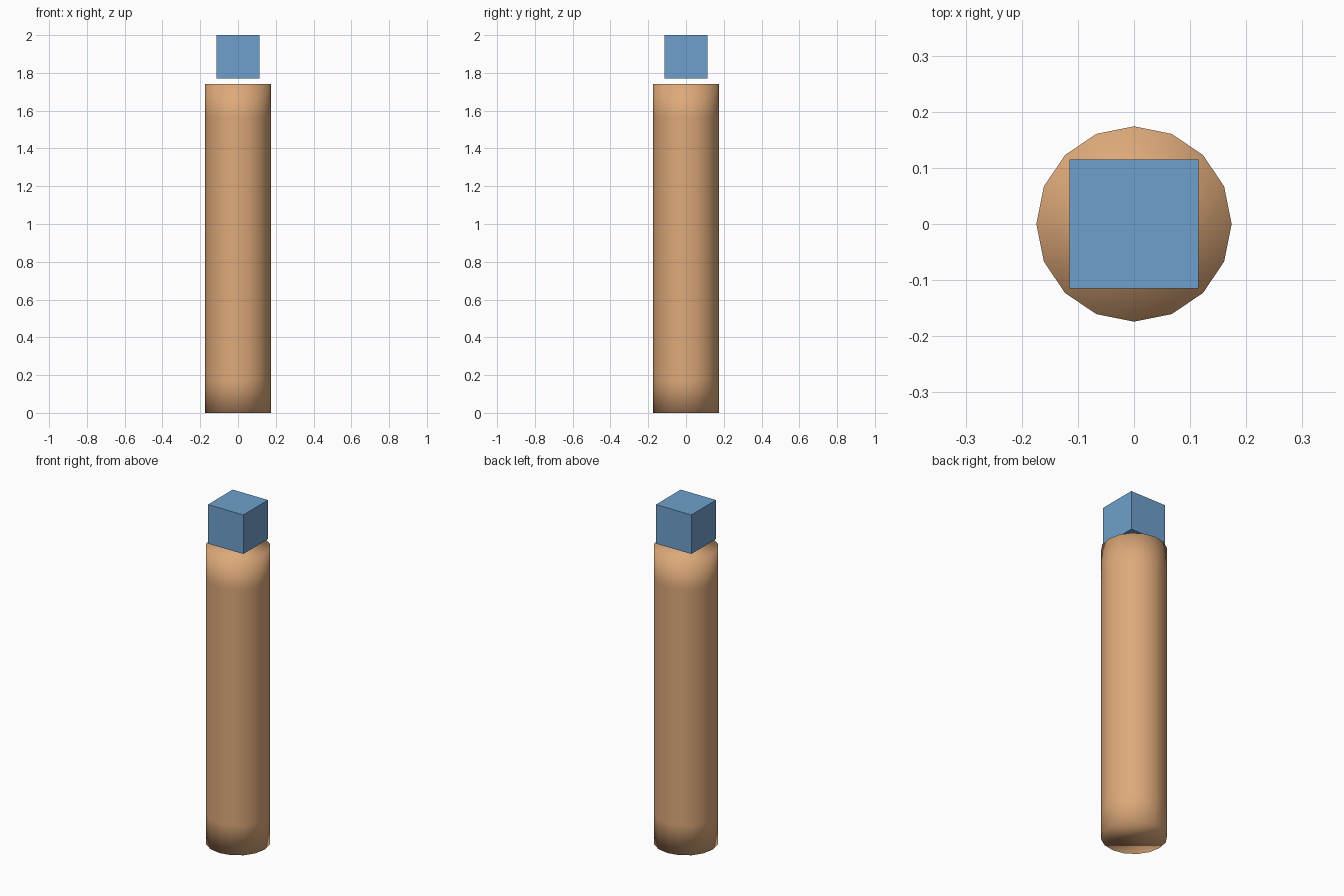
import bpy
import bmesh
import math
from mathutils import Vector

if "Cube" in bpy.data.objects:
    bpy.data.objects.remove(bpy.data.objects["Cube"])

RADIUS, HEIGHT, SIDES, RINGS = 0.174, 1.74, 16, 10
CUBE = 0.23


def material(name, rgb):
    mat = bpy.data.materials.new(name)
    mat.diffuse_color = (*rgb, 1.0)
    mat.use_nodes = True
    mat.node_tree.nodes["Principled BSDF"].inputs["Base Color"].default_value = mat.diffuse_color
    return mat


def add_object(name, bm, mat, smooth):
    bmesh.ops.recalc_face_normals(bm, faces=bm.faces[:])
    for face in bm.faces:
        face.smooth = smooth
    mesh = bpy.data.meshes.new(name)
    bm.to_mesh(mesh)
    bm.free()
    mesh.materials.append(mat)
    obj = bpy.data.objects.new(name, mesh)
    bpy.context.collection.objects.link(obj)
    return obj


tan = material("tan", (0.73, 0.40, 0.195))
blue = material("blue", (0.156, 0.351, 0.604))

# Post: sixteen-sided column in even rings, capped and smooth all over
bm = bmesh.new()
rings = []
for r in range(RINGS + 1):
    z = HEIGHT * r / RINGS
    angles = [2 * math.pi * i / SIDES for i in range(SIDES)]
    rings.append([bm.verts.new((RADIUS * math.cos(a), RADIUS * math.sin(a), z))
                  for a in angles])
for low, high in zip(rings, rings[1:]):
    for i in range(SIDES):
        j = (i + 1) % SIDES
        bm.faces.new((low[i], low[j], high[j], high[i]))
bm.faces.new(rings[0][::-1])
bm.faces.new(rings[-1])
add_object("post", bm, tan, True)

# Cube floating just above the post
bm = bmesh.new()
bmesh.ops.create_cube(bm, size=CUBE)
bmesh.ops.translate(bm, verts=bm.verts[:], vec=Vector((0, 0, 2 - CUBE / 2)))
add_object("top_cube", bm, blue, False)
